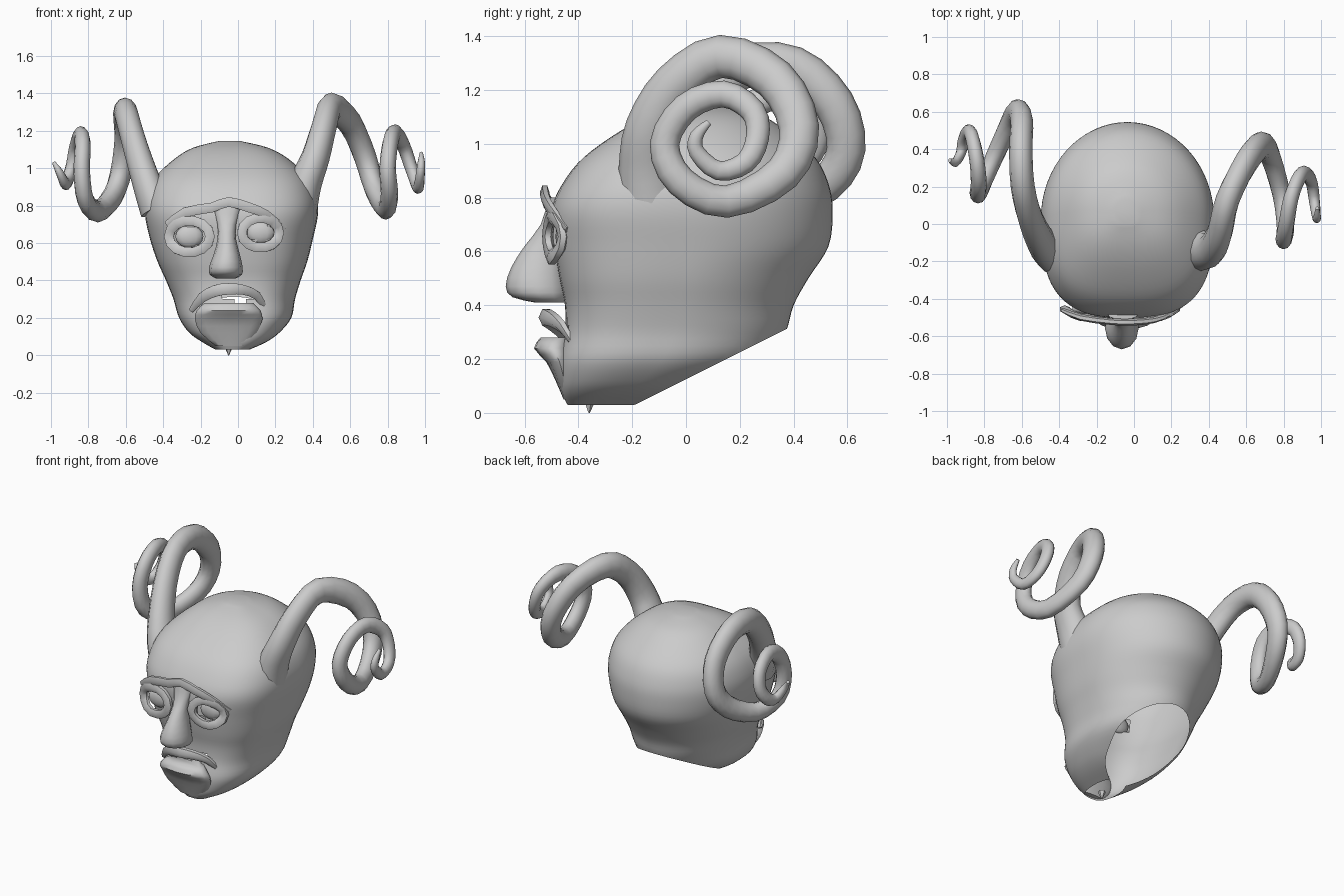
import bpy, bmesh
from math import sin, cos, pi, copysign
from mathutils import Vector

if "Cube" in bpy.data.objects:
    bpy.data.objects.remove(bpy.data.objects["Cube"])


def spline(points, steps):
    """Catmull-Rom interpolation of tuples of any length."""
    p = [points[0]] + list(points) + [points[-1]]
    out = []
    for i in range(1, len(p) - 2):
        for s in range(steps):
            t = s / steps
            out.append([0.5 * (2 * b + (c - a) * t + (2 * a - 5 * b + 4 * c - d) * t ** 2
                               + (3 * b - a - 3 * c + d) * t ** 3)
                        for a, b, c, d in zip(*p[i - 1:i + 3])])
    out.append(list(points[-1]))
    return out


def skin(bm, rings, caps=True, closed=False):
    vs = [[bm.verts.new(c) for c in r] for r in rings]
    n = len(vs[0])
    pairs = list(zip(vs, vs[1:])) + ([(vs[-1], vs[0])] if closed else [])
    for a, b in pairs:
        for k in range(n):
            bm.faces.new((a[k], a[(k + 1) % n], b[(k + 1) % n], b[k]))
    if caps and not closed:
        bm.faces.new(vs[0][::-1])
        bm.faces.new(vs[-1])


def finish(bm, name, angle=1.0):
    bmesh.ops.recalc_face_normals(bm, faces=bm.faces)
    me = bpy.data.meshes.new(name)
    bm.to_mesh(me)
    bm.free()
    ob = bpy.data.objects.new(name, me)
    bpy.context.collection.objects.link(ob)
    bpy.ops.object.select_all(action='DESELECT')
    ob.select_set(True)
    bpy.context.view_layer.objects.active = ob
    bpy.ops.object.shade_smooth_by_angle(angle=angle)
    return ob


def loft(levels, sides, steps, power=2.0):
    """Stack of rounded sections: z, front y, back y, half width, centre x."""
    rings = []
    for z, yf, yb, hw, xc in spline(levels, steps):
        ring = []
        for k in range(sides):
            c, s = cos(2 * pi * k / sides), sin(2 * pi * k / sides)
            e = 2 / (power if s < 0 else 2.0)
            ring.append((xc + hw * copysign(abs(c) ** e, c),
                         (yf + yb) / 2 + (yb - yf) / 2 * copysign(abs(s) ** e, s), z))
        rings.append(ring)
    bm = bmesh.new()
    skin(bm, rings)
    return bm


def sweep(name, path, steps, sides, ref, flat, closed=False):
    """Tapered tube along x, y, z, radius points; flattened along ref."""
    pts = path if closed else spline(path, steps)
    pos = [Vector(p[:3]) for p in pts]
    rings, n = [], len(pts)
    for i, p in enumerate(pts):
        if closed:
            t = pos[(i + 1) % n] - pos[i - 1]
        else:
            t = pos[min(i + 1, n - 1)] - pos[max(i - 1, 0)]
        t.normalize()
        s = (Vector(ref) - t * t.dot(Vector(ref))).normalized()
        q = t.cross(s)
        rings.append([pos[i] + p[3] * (s * flat * cos(2 * pi * k / sides) + q * sin(2 * pi * k / sides))
                      for k in range(sides)])
    bm = bmesh.new()
    skin(bm, rings, True, closed)
    return finish(bm, name)


# head shell, cut open at the tilted neck plane
head = loft([(.03, -.44, -.15, .09, -.03), (.07, -.46, .02, .17, -.02), (.12, -.47, .14, .24, -.02),
             (.20, -.47, .30, .30, -.015), (.30, -.45, .37, .325, -.02), (.40, -.45, .40, .36, -.025),
             (.50, -.47, .455, .40, -.03), (.62, -.49, .53, .435, -.035), (.75, -.50, .545, .462, -.035),
             (.85, -.46, .53, .455, -.035), (.95, -.38, .48, .41, -.035), (1.05, -.24, .37, .305, -.035),
             (1.11, -.12, .27, .20, -.04), (1.145, .0, .13, .06, -.045)], 64, 4, 2.85)
bmesh.ops.bisect_plane(head, geom=head.verts[:] + head.edges[:] + head.faces[:],
                       plane_co=(0, -.15, .05), plane_no=(0, -.26, .52), clear_inner=True)
# openings: centre x, centre z, radii; the flat underside is open too
holes = [(-.25, .635, .09, .06), (.12, .655, .08, .06), (.02, .315, .09, .03)]
doomed = []
for f in head.faces:
    c = f.calc_center_median()
    under = c.z < .032
    if under or c.y < -.25 and any(((c.x - x) / a) ** 2 + ((c.z - z) / b) ** 2 < 1 for x, z, a, b in holes):
        doomed.append(f)
bmesh.ops.delete(head, geom=doomed, context='FACES')
finish(head, "head")

# nose and chin
finish(loft([(.41, -.56, -.45, .05, -.065), (.43, -.645, -.44, .085, -.065), (.47, -.67, -.44, .09, -.065),
             (.54, -.65, -.45, .07, -.06), (.62, -.60, -.45, .05, -.06), (.70, -.54, -.46, .05, -.06),
             (.80, -.51, -.46, .08, -.06)], 12, 2), "nose")
finish(loft([(.05, -.455, -.42, .08, -.04), (.12, -.485, -.42, .15, -.05), (.19, -.52, -.42, .18, -.05),
             (.24, -.565, -.42, .17, -.05), (.28, -.54, -.42, .13, -.05)], 16, 2), "chin")

# eyes with flat rims
for side, x, z, rx, rz in (("left", -.26, .635, .11, .085), ("right", .12, .655, .10, .08)):
    loop = [(x + rx * cos(a), -.50 + .045 * abs(cos(a)) ** 2 * (1 if (cos(a) > 0) == (x > 0) else -.3),
             z + rz * sin(a), .03) for a in [2 * pi * i / 14 for i in range(14)]]
    sweep(side + "_eye_rim", loop, 1, 6, (0, 1, 0), .7, True)
    bm = bmesh.new()
    bmesh.ops.create_uvsphere(bm, u_segments=12, v_segments=8, radius=.075)
    bmesh.ops.scale(bm, verts=bm.verts, vec=(1, .4, .8))
    bmesh.ops.translate(bm, verts=bm.verts, vec=(x, -.455, z))
    finish(bm, side + "_eyeball")

# brow and upper lip
sweep("brow", [(-.38, -.46, .70, .02), (-.28, -.50, .765, .03), (-.14, -.52, .79, .03), (-.05, -.525, .82, .03),
               (.06, -.52, .79, .03), (.15, -.50, .755, .025), (.25, -.44, .68, .015)], 2, 6, (0, 1, 0), .6)
sweep("upper_lip", [(-.25, -.42, .24, .015), (-.19, -.47, .31, .03), (-.12, -.505, .345, .035),
                    (-.05, -.52, .355, .035), (.03, -.50, .35, .03), (.10, -.46, .32, .025),
                    (.14, -.42, .26, .015)], 2, 6, (0, 1, 0), .8)

# coiled horns, each with its own sweep and lean
right = [(.33, -.13, .80, .12), (.36, -.14, .92, .11), (.415, -.13, 1.06, .095), (.46, -.04, 1.22, .085),
         (.50, .13, 1.325, .08), (.60, .33, 1.24, .079), (.68, .42, 1.06, .075), (.73, .36, .89, .068),
         (.79, .15, .785, .06), (.81, -.02, .86, .058), (.80, -.08, 1.0, .055), (.815, .0, 1.135, .053),
         (.84, .14, 1.185, .05), (.885, .25, 1.12, .046), (.92, .265, 1.02, .043), (.95, .22, .93, .04),
         (.965, .12, .90, .036), (.975, .04, .97, .03), (.98, .04, 1.03, .025), (.98, .085, 1.08, .012)]
left = [(-.43, -.15, .78, .12), (-.48, -.12, .90, .10), (-.55, .02, 1.12, .085),
        (-.595, .20, 1.28, .08), (-.605, .40, 1.285, .078), (-.60, .55, 1.15, .076), (-.625, .595, .98, .072),
        (-.67, .52, .85, .068), (-.75, .35, .77, .06), (-.815, .20, .83, .057), (-.835, .165, .98, .055),
        (-.83, .22, 1.12, .053), (-.84, .34, 1.175, .05), (-.865, .46, 1.12, .046), (-.885, .49, 1.02, .043),
        (-.91, .45, .94, .04), (-.925, .38, .92, .034), (-.955, .33, .98, .026), (-.985, .34, 1.03, .012)]
sweep("right_horn", right, 3, 12, (1, 0, 0), .8)
sweep("left_horn", left, 3, 12, (1, 0, 0), .8)

# small spur under the chin
bm = bmesh.new()
bmesh.ops.create_cone(bm, cap_ends=True, segments=5, radius1=.003, radius2=.025, depth=.05)
bmesh.ops.translate(bm, verts=bm.verts, vec=(-.05, -.36, .025))
finish(bm, "chin_spur")
